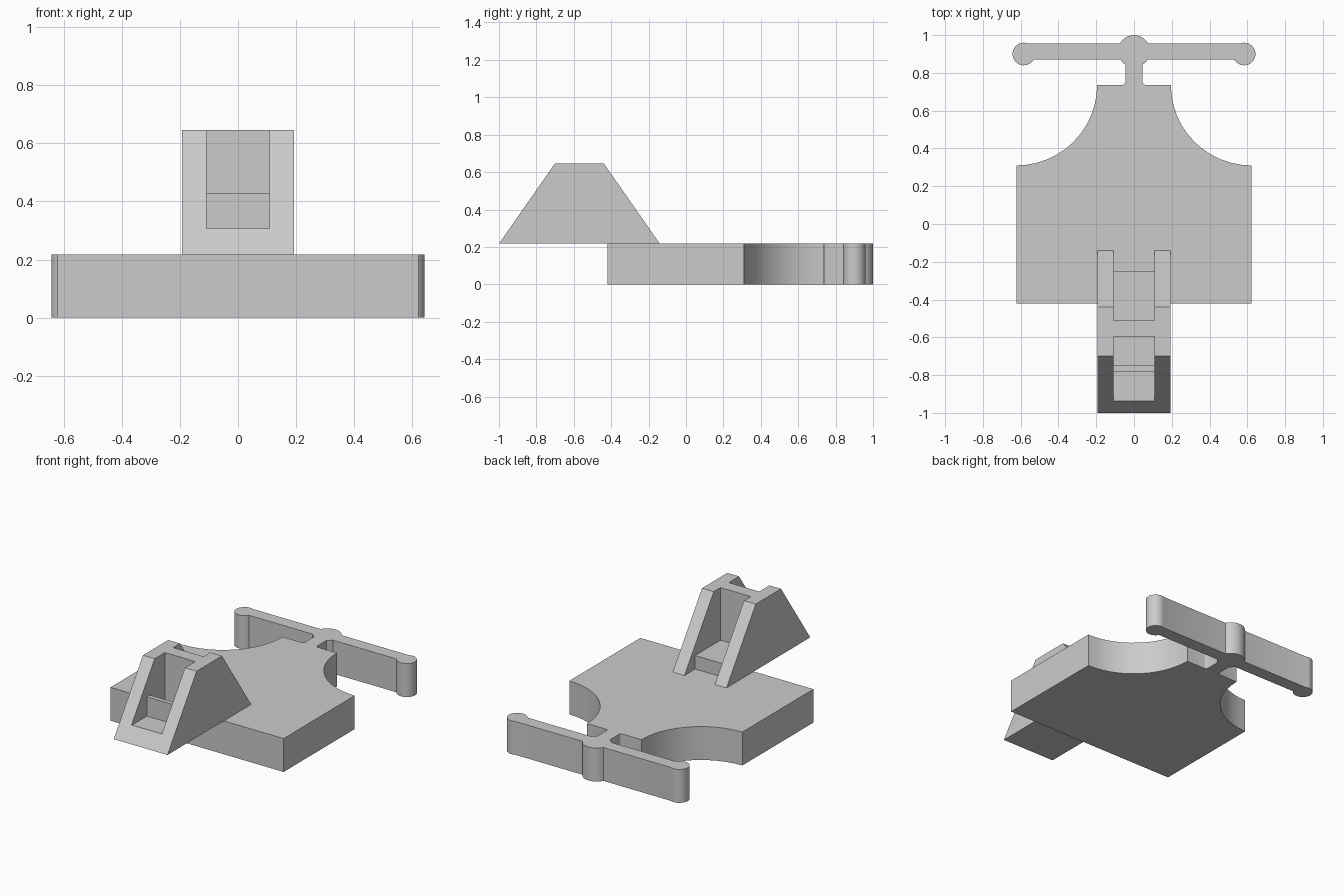
import bpy, bmesh
from math import sin, cos, radians
from mathutils import Vector

cube = bpy.data.objects.get("Cube")
if cube:
    bpy.data.objects.remove(cube)

grey = bpy.data.materials.new("plain grey")
grey.use_nodes = True
grey.diffuse_color = (0.6, 0.6, 0.6, 1)
grey.node_tree.nodes["Principled BSDF"].inputs["Base Color"].default_value = (0.6, 0.6, 0.6, 1)


def prism(name, points, sweep):
    """Closed solid made by sweeping a flat outline along a vector."""
    bm = bmesh.new()
    face = bm.faces.new([bm.verts.new(p) for p in points])
    new = bmesh.ops.extrude_face_region(bm, geom=[face])["geom"]
    bmesh.ops.translate(bm, vec=Vector(sweep),
                        verts=[v for v in new if isinstance(v, bmesh.types.BMVert)])
    bmesh.ops.recalc_face_normals(bm, faces=bm.faces)
    mesh = bpy.data.meshes.new(name)
    bm.to_mesh(mesh)
    bm.free()
    mesh.materials.append(grey)
    obj = bpy.data.objects.new(name, mesh)
    bpy.context.collection.objects.link(obj)
    return obj


def side_prism(name, outline, half_width):
    """Solid from a (y, z) outline, centred across x."""
    return prism(name, [(-half_width, y, z) for y, z in outline], (2 * half_width, 0, 0))


def arc(cx, cy, r, start, end, steps):
    angles = [radians(start + (end - start) * i / steps) for i in range(steps + 1)]
    return [(cx + r * cos(a), cy + r * sin(a)) for a in angles]


def activate(obj):
    bpy.ops.object.select_all(action='DESELECT')
    obj.select_set(True)
    bpy.context.view_layer.objects.active = obj


# Base plate with scooped shoulders, neck and knobbed cross bar: half outline, mirrored
BASE = 0.217
half = [(0.622, -0.42)]
half += arc(0.622, 0.737, 0.427, 270, 180, 12)          # shoulder scoop
half += arc(0.06, 0.752, 0.015, 270, 180, 3)            # neck fillet
half += arc(0, 0.915, 0.085, -58, -32, 3)               # hub, below the bar
half += arc(0.583, 0.9, 0.06, -150, 113.6, 20)          # end knob
half += arc(0, 0.915, 0.085, 28, 90, 6)                 # hub, above the bar
outline = half + [(-x, y) for x, y in reversed(half[:-1])]
plate = prism("base_plate", [(x, y, 0) for x, y in outline], (0, 0, BASE))
activate(plate)
bpy.ops.object.shade_smooth_by_angle(angle=radians(25))

# Overhanging tower with sloped ends
FLOOR, TOP = 0.305, 0.647
tower = side_prism("tower", [(-1, BASE), (-0.7, TOP), (-0.44, TOP), (-0.14, BASE)], 0.193)

# Front pocket leaves a thin upright rib; rear pocket leaves a ledge
front_pocket = [(-0.937, FLOOR), (-0.78, FLOOR), (-0.78, 0.43), (-0.75, 0.43),
                (-0.75, FLOOR), (-0.595, FLOOR), (-0.595, 0.8), (-0.937, 0.8)]
rear_pocket = [(-0.51, FLOOR), (-0.25, FLOOR), (-0.25, 0.1), (0, 0.1), (0, 0.8), (-0.51, 0.8)]
for profile in (front_pocket, rear_pocket):
    cutter = side_prism("pocket_cutter", profile, 0.109)
    cutter.hide_render = True
    cut = tower.modifiers.new("pocket", 'BOOLEAN')
    cut.operation = 'DIFFERENCE'
    cut.solver = 'EXACT'
    cut.object = cutter
    activate(tower)
    bpy.ops.object.modifier_apply(modifier=cut.name)
    bpy.data.objects.remove(cutter)
